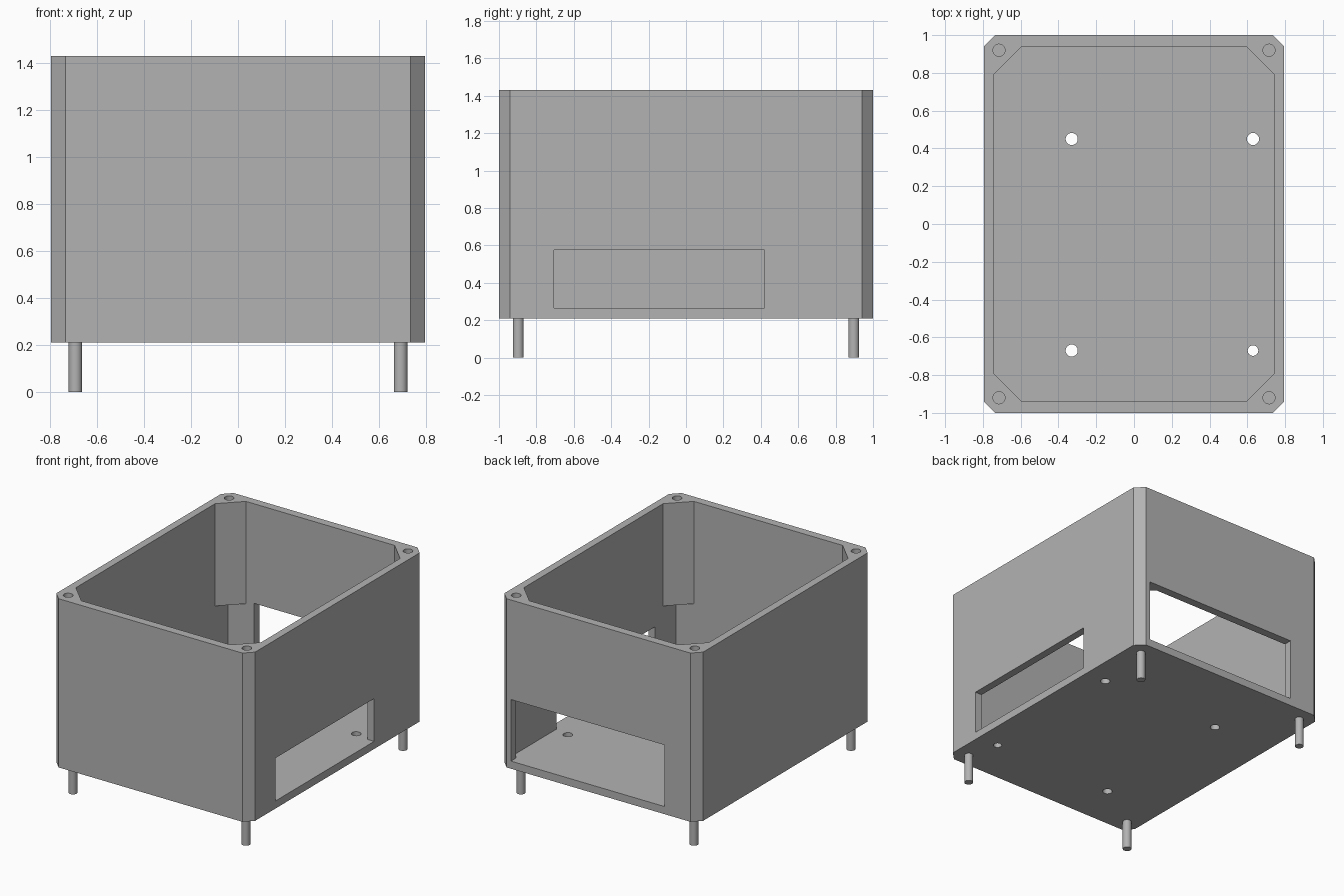
import bpy, bmesh
from math import cos, sin, pi

cube = bpy.data.objects.get("Cube")
if cube:
    bpy.data.objects.remove(cube, do_unlink=True)

grey = bpy.data.materials.new("plain grey")
grey.use_nodes = True
colour = (0.45, 0.45, 0.45, 1)
grey.diffuse_color = colour
grey.node_tree.nodes["Principled BSDF"].inputs["Base Color"].default_value = colour

FLOOR_BOTTOM, FLOOR_TOP, POST_BOTTOM, RIM = 0.21, 0.265, 0.69, 1.43


def prism(name, outline, z0, z1):
    """Extrude a counter-clockwise outline from z0 up to z1."""
    bm = bmesh.new()
    base = bm.faces.new([bm.verts.new((x, y, z0)) for x, y in outline])
    top = bmesh.ops.extrude_face_region(bm, geom=[base])["geom"]
    bmesh.ops.translate(bm, vec=(0, 0, z1 - z0),
                        verts=[v for v in top if isinstance(v, bmesh.types.BMVert)])
    bmesh.ops.recalc_face_normals(bm, faces=bm.faces)
    mesh = bpy.data.meshes.new(name)
    bm.to_mesh(mesh)
    bm.free()
    mesh.materials.append(grey)
    obj = bpy.data.objects.new(name, mesh)
    bpy.context.collection.objects.link(obj)
    return obj


def rect(x0, x1, y0, y1):
    return [(x0, y0), (x1, y0), (x1, y1), (x0, y1)]


def chamfered(x, y, cx, cy):
    """Rectangle of half-size x, y with its corners cut by cx, cy."""
    return [(x - cx, -y), (x, cy - y), (x, y - cy), (x - cx, y),
            (cx - x, y), (-x, y - cy), (-x, cy - y), (cx - x, -y)]


def circle(x, y, r, n=32):
    return [(x + r * cos(2 * pi * i / n), y + r * sin(2 * pi * i / n)) for i in range(n)]


def activate(obj):
    bpy.ops.object.select_all(action="DESELECT")
    obj.select_set(True)
    bpy.context.view_layer.objects.active = obj


def cut(target, outline, z0, z1):
    cutter = prism("cutter", outline, z0, z1)
    cutter.hide_render = True
    mod = target.modifiers.new("cut", "BOOLEAN")
    mod.operation, mod.solver, mod.object = "DIFFERENCE", "EXACT", cutter
    activate(target)
    bpy.ops.object.modifier_apply(modifier=mod.name)
    bpy.data.objects.remove(cutter, do_unlink=True)


def smooth(obj):
    activate(obj)
    bpy.ops.object.shade_smooth_by_angle(angle=pi / 6)


# Open box with corner posts that stop short of the floor
box = prism("box_body", chamfered(0.795, 1, 0.06, 0.06), FLOOR_BOTTOM, RIM)
cut(box, chamfered(0.74, 0.94, 0.145, 0.145), FLOOR_TOP, RIM + 0.2)
cut(box, rect(-0.74, 0.74, -0.94, 0.94), FLOOR_TOP, POST_BOTTOM)

# Side slot and back opening, level with the floor
cut(box, rect(0.65, 0.9, -0.705, 0.42), FLOOR_TOP, 0.575)
cut(box, rect(-0.53, 0.7, 0.9, 1.1), FLOOR_TOP, 0.71)

# Mounting holes through the floor
for x, y, r in ((-0.33, 0.45, 0.032), (0.63, 0.45, 0.032),
                (-0.33, -0.67, 0.032), (0.63, -0.67, 0.028)):
    cut(box, circle(x, y, r), 0.1, 0.4)

# Blind screw holes in the rim, and a peg under each corner
for sx, side in ((-1, "right"), (1, "left")):
    for sy, end in ((-1, "front"), (1, "back")):
        cut(box, circle(sx * 0.715, sy * 0.92, 0.032), RIM - 0.3, RIM + 0.1)
        smooth(prism(f"{end}_{side}_peg", circle(sx * 0.692, sy * 0.897, 0.029),
                     0, FLOOR_BOTTOM))
smooth(box)
